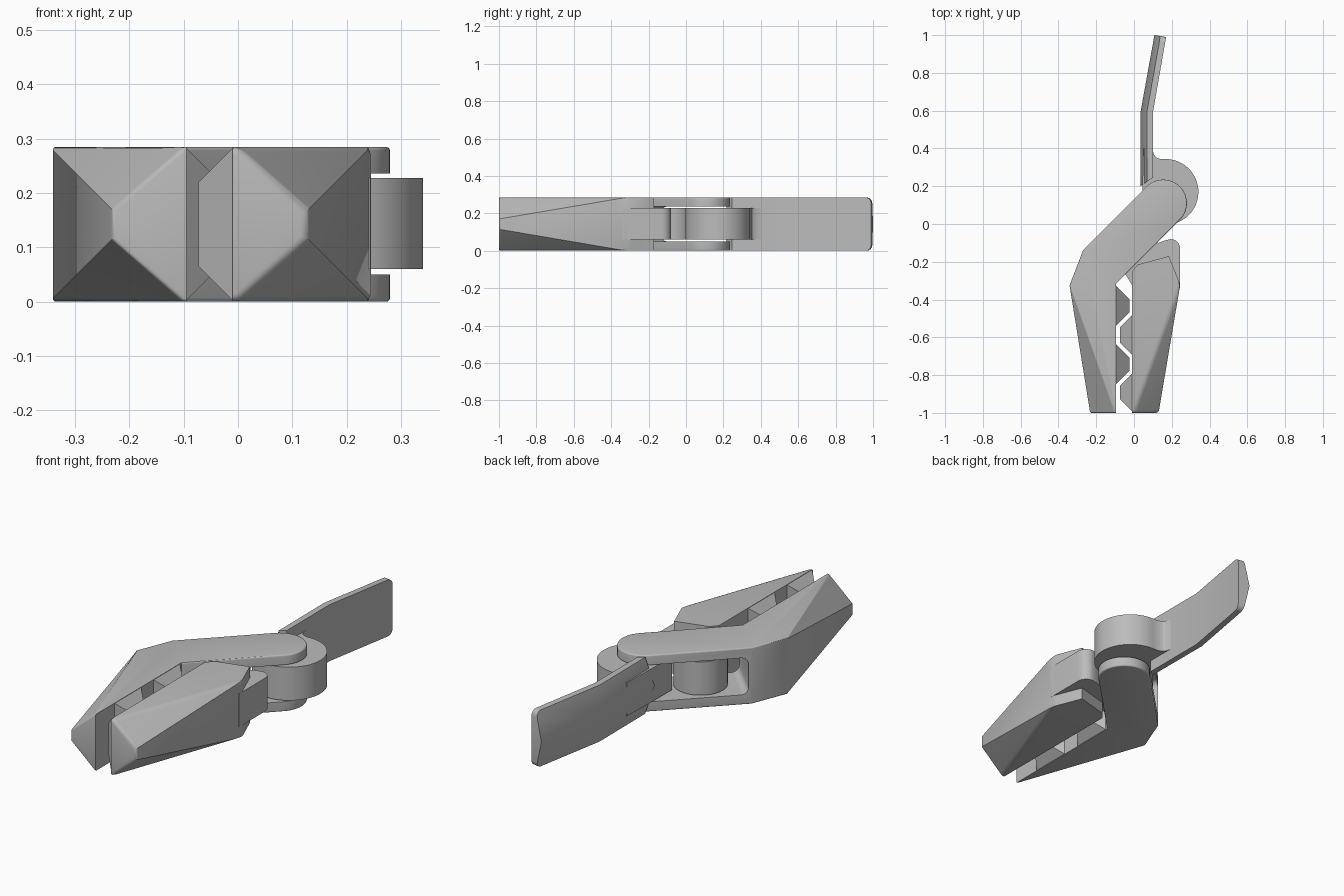
import bpy, bmesh, math
from mathutils import Vector

if "Cube" in bpy.data.objects:
    bpy.data.objects.remove(bpy.data.objects["Cube"])

H = 0.285                 # overall thickness
Z0, Z1 = 0.06, 0.228      # parts that run inside the slot

grey = bpy.data.materials.new("plain grey")
grey.diffuse_color = (0.5, 0.5, 0.5, 1)
grey.use_nodes = True
grey.node_tree.nodes["Principled BSDF"].inputs["Base Color"].default_value = grey.diffuse_color


def arc(cx, cy, r, a0, a1, n):
    return [(cx + r * math.cos(math.radians(a0 + (a1 - a0) * i / n)),
             cy + r * math.sin(math.radians(a0 + (a1 - a0) * i / n))) for i in range(n + 1)]


def loft(bm, rings):
    """Skin a list of equal rings and cap both ends."""
    rows = [[bm.verts.new(p) for p in ring] for ring in rings]
    for a, b in zip(rows, rows[1:]):
        for i in range(len(a)):
            j = (i + 1) % len(a)
            bm.faces.new((a[i], a[j], b[j], b[i]))
    bm.faces.new(rows[0][::-1])
    bm.faces.new(rows[-1])
    bmesh.ops.recalc_face_normals(bm, faces=bm.faces)


def prism(pts, z0, z1):
    bm = bmesh.new()
    loft(bm, [[(x, y, z) for x, y in pts] for z in (z0, z1)])
    return bm


def slope_tip(bm, p1, p2, p3):
    """Cut the tapered slopes on the top and bottom of a jaw."""
    for flip in (False, True):
        a, b, c = [Vector((x, y, H - z if flip else z)) for x, y, z in (p1, p2, p3)]
        n = (b - a).cross(c - a)
        if n.z * (-1 if flip else 1) < 0:
            n = -n
        cut = bmesh.ops.bisect_plane(bm, geom=bm.verts[:] + bm.edges[:] + bm.faces[:], dist=1e-4,
                                     plane_co=a, plane_no=n, clear_outer=True)
        edges = [e for e in bm.edges if e.is_boundary]
        bmesh.ops.holes_fill(bm, edges=edges, sides=0)
    bmesh.ops.recalc_face_normals(bm, faces=bm.faces)


def round_edges(bm, test, width):
    edges = [e for e in bm.edges if test(e.verts[0].co, e.verts[1].co)]
    bmesh.ops.bevel(bm, geom=edges, offset=width, offset_type='OFFSET', segments=4,
                    profile=0.5, affect='EDGES', clamp_overlap=True)


def flat_rim(a, b):
    return all(p.z < 1e-3 or p.z > H - 1e-3 for p in (a, b)) and abs(a.z - b.z) < 1e-3


def tip_rim(a, b):
    return a.y < -0.994 and b.y < -0.994


def make(name, bm, cutter=None):
    me = bpy.data.meshes.new(name)
    bm.to_mesh(me)
    bm.free()
    ob = bpy.data.objects.new(name, me)
    bpy.context.collection.objects.link(ob)
    me.materials.append(grey)
    bpy.ops.object.select_all(action='DESELECT')
    ob.select_set(True)
    bpy.context.view_layer.objects.active = ob
    if cutter:
        mod = ob.modifiers.new("slot", 'BOOLEAN')
        mod.operation, mod.object = 'DIFFERENCE', cutter
        bpy.ops.object.modifier_apply(modifier=mod.name)
    bpy.ops.object.shade_smooth_by_angle(angle=math.radians(30))
    return ob


def teeth(name, base, crest, spans):
    bm = bmesh.new()
    c = abs(crest - base)
    for y0, y1 in spans:
        loft(bm, [[(x, y0 + d, d), (x, y1 - d, d), (x, y1 - d, H - d), (x, y0 + d, H - d)]
                  for x, d in ((base, 0), (crest, c))])
    make(name, bm)


# slot cutter: rounded rectangle running along the diagonal arm
u, p = Vector((0.7071, 0.7071, 0)), Vector((0.7071, -0.7071, 0))
zb, zt, s0, r = 0.05, 0.236, -0.275, 0.035
rect = [(0.6, zb), (0.6, zt)] + arc(s0 + r, zt - r, r, 90, 180, 5) + arc(s0 + r, zb + r, r, 180, 270, 5)
bm = bmesh.new()
loft(bm, [[u * s + p * t + Vector((0, 0, z)) for s, z in rect] for t in (-0.35, 0.45)])
slot = make("slot_cutter", bm)
slot.hide_render = True

# fixed jaw with the forked arm
IN = -0.095
bm = prism([(IN, -1), (IN, -0.316)] + arc(0.155, 0.11, 0.125, -45, 135, 24)
           + [(-0.27, -0.14), (-0.342, -0.32), (-0.232, -1)], 0, H)
slope_tip(bm, (-0.10, -1, H), (-0.232, -1, 0.17), (-0.342, -0.32, H))


def fixed_rim(a, b):
    inner = abs(a.x - IN) < 1e-3 and abs(b.x - IN) < 1e-3
    return (flat_rim(a, b) or tip_rim(a, b)) and not inner


round_edges(bm, fixed_rim, 0.028)
make("fixed_jaw_arm", bm, slot)
bpy.data.objects.remove(slot)
teeth("fixed_jaw_teeth", IN - 0.002, -0.025, [(-0.54, -0.325), (-0.85, -0.635)])

# moving jaw body
bm = prism([(-0.01, -1), (-0.01, -0.25), (0.02, -0.215), (0.185, -0.17), (0.245, -0.32), (0.13, -1)], 0, H)
slope_tip(bm, (0.0, -1, H), (0.13, -1, 0.17), (0.245, -0.32, H))


def moving_rim(a, b):
    inner = abs(a.x + 0.01) < 1e-3 and abs(b.x + 0.01) < 1e-3
    return (tip_rim(a, b) or flat_rim(a, b)) and not inner and max(a.y, b.y) < -0.3


round_edges(bm, moving_rim, 0.028)
make("moving_jaw", bm)
teeth("moving_jaw_teeth", -0.008, -0.073, [(-0.695, -0.48), (-0.995, -0.79)])

# hinge tongue of the moving jaw, running into the slot
tongue = ([(0.0, -0.34), (0.244, -0.34)] + arc(0.194, -0.13, 0.05, 0, 90, 6)
          + [(0.16, -0.088), (0.13, -0.10)] + arc(-0.025, -0.08, 0.125, 0, 235, 24))
make("hinge_tongue", prism(tongue, Z0, Z1))

# lever cam
cam = ([(0.045, 0.2), (0.05, 0.40), (0.10, 0.40), (0.103, 0.372), (0.115, 0.354), (0.135, 0.345)]
       + arc(0.167, 0.17, 0.174, 90, -135, 32))
make("lever_cam", prism(cam, Z0, Z1))

# lever handle: flat inner face and ridged outer face
bm = bmesh.new()
rings = []
for inner, edge, ridge in (((0.10, 0.245), (0.07, 0.225), (0.035, 0.20)),
                           ((0.10, 0.59), (0.068, 0.592), (0.035, 0.595)),
                           ((0.17, 0.99), (0.14, 0.995), (0.108, 1.0))):
    rings.append([(*inner, 0), (*inner, H), (*edge, H), (*ridge, H / 2), (*edge, 0)])
loft(bm, rings)
round_edges(bm, lambda a, b: flat_rim(a, b) and min(a.y, b.y) > 0.95, 0.03)
make("lever_handle", bm)
